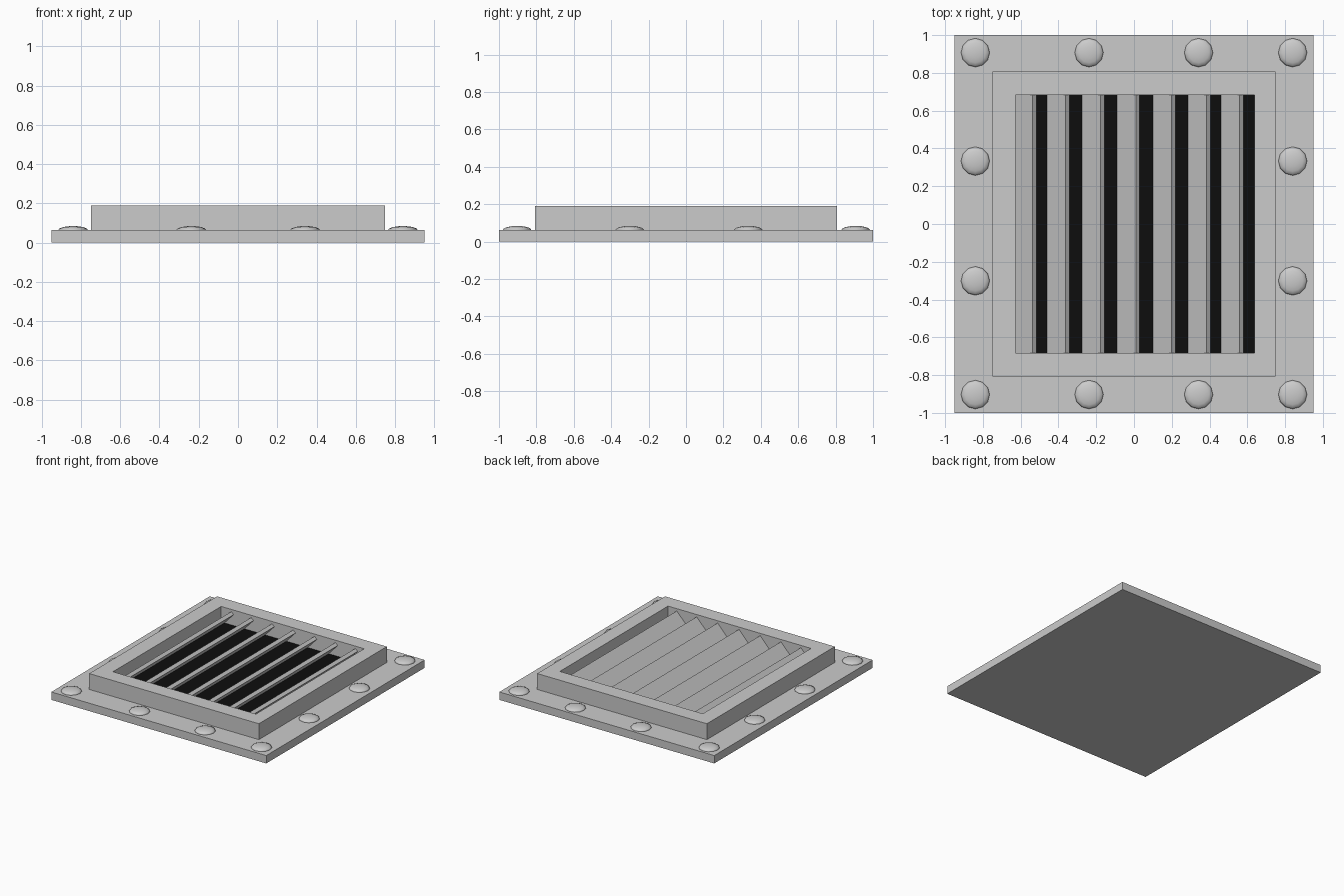
import bpy, bmesh, math

if "Cube" in bpy.data.objects:
    bpy.data.objects.remove(bpy.data.objects["Cube"])


def make(name, bm, mat=None):
    bmesh.ops.recalc_face_normals(bm, faces=bm.faces)
    me = bpy.data.meshes.new(name)
    bm.to_mesh(me)
    bm.free()
    ob = bpy.data.objects.new(name, me)
    bpy.context.collection.objects.link(ob)
    if mat:
        me.materials.append(mat)
    return ob


def box(name, x0, x1, y0, y1, z0, z1, mat=None):
    bm = bmesh.new()
    bmesh.ops.create_cube(bm, size=1)
    for v in bm.verts:
        v.co = (x1 if v.co.x > 0 else x0, y1 if v.co.y > 0 else y0, z1 if v.co.z > 0 else z0)
    return make(name, bm, mat)


black = bpy.data.materials.new("black")
black.diffuse_color = (0.004, 0.004, 0.004, 1)
black.use_nodes = True
black.node_tree.nodes["Principled BSDF"].inputs["Base Color"].default_value = black.diffuse_color

IX0, IX1, IY = -0.627, 0.637, 0.683   # frame opening
BASE, TOP = 0.063, 0.19

# mounting plate and dark backing panel
box("mounting_plate", -0.95, 0.95, -1, 1, 0, BASE)
box("dark_backing", IX0, IX1, -IY, IY, BASE - 0.01, BASE + 0.003, black)

# raised frame: rectangular ring swept from outer to inner loop
bm = bmesh.new()
loops = []
for x0, x1, y, z in ((-0.75, 0.75, 0.807, BASE), (-0.75, 0.75, 0.807, TOP),
                     (IX0, IX1, IY, TOP), (IX0, IX1, IY, BASE)):
    loops.append([bm.verts.new(p) for p in ((x0, -y, z), (x1, -y, z), (x1, y, z), (x0, y, z))])
for i in range(4):
    a, b = loops[i], loops[(i + 1) % 4]
    for j in range(4):
        k = (j + 1) % 4
        bm.faces.new((a[j], a[k], b[k], b[j]))
make("raised_frame", bm)

# tilted louvre slats, low on the left and high on the right
ang = math.radians(47)
length, thick = 0.148, 0.028
dx, dz = length * math.cos(ang), length * math.sin(ang)
nx, nz = thick * math.sin(ang), thick * math.cos(ang)
for i, right in enumerate((-0.517, -0.341, -0.157, 0.03, 0.219, 0.404, 0.58)):
    xt, zt = right - nx, 0.172
    profile = ((xt - dx, zt - dz), (xt, zt), (xt + nx, zt - nz), (xt - dx + nx, zt - dz - nz))
    bm = bmesh.new()
    f = bm.faces.new([bm.verts.new((x, -IY, z)) for x, z in profile])
    ext = bmesh.ops.extrude_face_region(bm, geom=[f])
    for v in ext["geom"]:
        if isinstance(v, bmesh.types.BMVert):
            v.co.y = IY
    make(f"slat_{i + 1}", bm)

# low domed bolt heads around the rim
spots = [(x, y) for x in (-0.84, -0.238, 0.342, 0.84) for y in (-0.903, 0.907)]
spots += [(x, y) for x in (-0.84, 0.84) for y in (-0.301, 0.333)]
for i, (x, y) in enumerate(spots):
    bm = bmesh.new()
    bmesh.ops.create_uvsphere(bm, u_segments=12, v_segments=8, radius=0.076)
    for v in bm.verts:
        v.co = (v.co.x + x, v.co.y + y, v.co.z * 0.28 + BASE)
    for f in bm.faces:
        f.smooth = True
    make(f"bolt_head_{i + 1}", bm)
